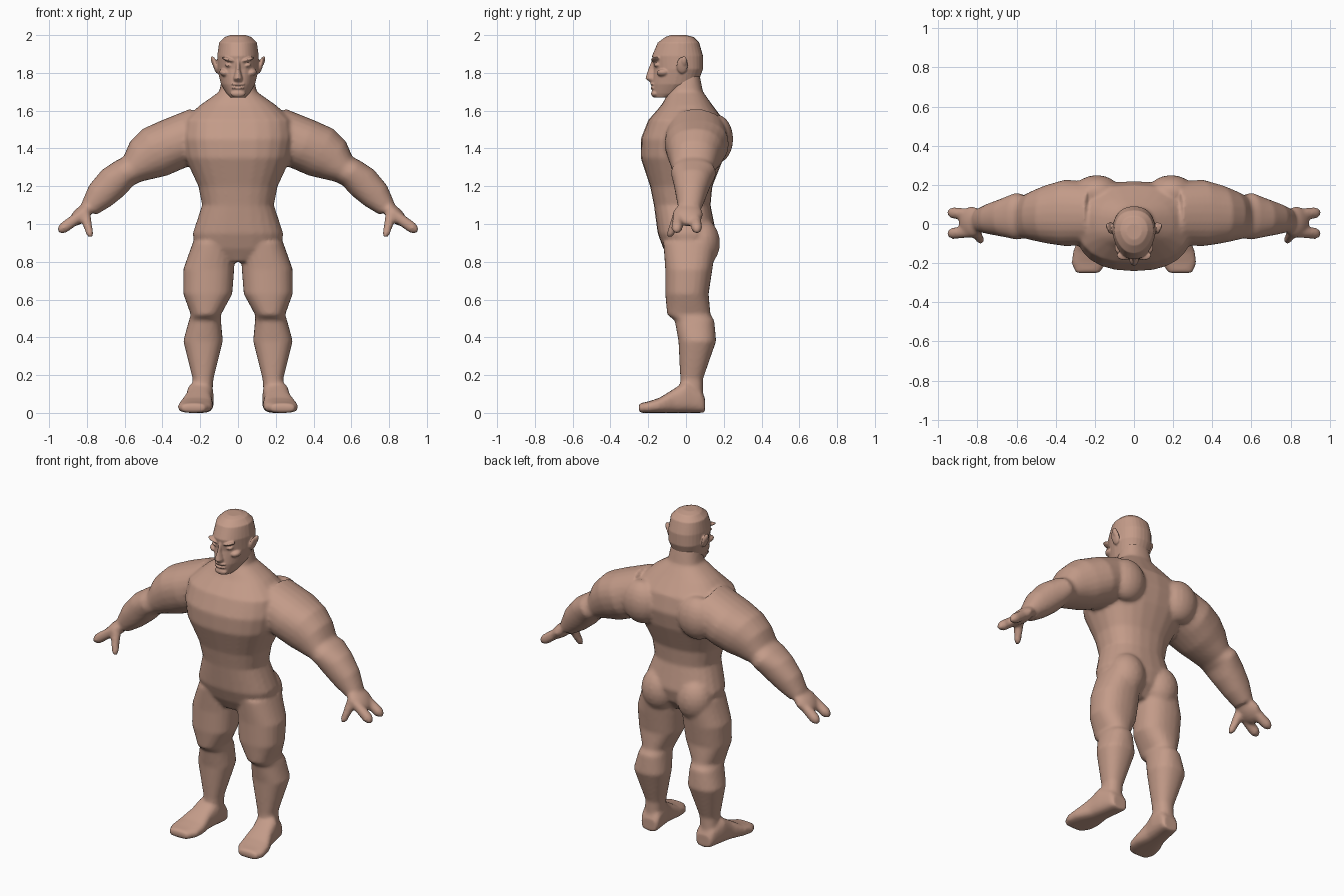
import bpy, bmesh, math
from mathutils import Vector, Matrix

cube = bpy.data.objects.get("Cube")
if cube:
    bpy.data.objects.remove(cube, do_unlink=True)

skin = bpy.data.materials.new("warm skin")
skin.use_nodes = True
skin.diffuse_color = (.55, .33, .25, 1)
skin.node_tree.nodes["Principled BSDF"].inputs["Base Color"].default_value = skin.diffuse_color


def loft(mesh, rings, power=2, taper=0, sides=24):
    """Skin a closed tube through rings given as (centre, u axis, v axis)."""
    loops = []
    for centre, u, v in rings:
        loop = []
        for i in range(sides):
            angle = math.tau * i / sides
            cosine, sine = math.cos(angle), math.sin(angle)
            across = math.copysign(abs(cosine) ** (2 / power), cosine)
            along = math.copysign(abs(sine) ** (2 / power), sine)
            across *= 1 - taper * max(0, -along)
            loop.append(mesh.verts.new(Vector(centre) + Vector(u) * across + Vector(v) * along))
        loops.append(loop)
    for low, high in zip(loops, loops[1:]):
        for i in range(sides):
            j = (i + 1) % sides
            mesh.faces.new((low[i], low[j], high[j], high[i]))
    mesh.faces.new(loops[0])
    mesh.faces.new(loops[-1])


def upright(z, inner, outer, front, back):
    """Horizontal ring between side and depth limits."""
    return (((inner + outer) / 2, (front + back) / 2, z),
            ((outer - inner) / 2, 0, 0), (0, (back - front) / 2, 0))


def arm_rings(side, path):
    """Rings square to a path of (x, z, half height, half depth)."""
    points = [Vector((side * x, depth / 3, z)) for x, z, height, depth in path]
    rings = []
    for i, (x, z, height, depth) in enumerate(path):
        run = points[min(i + 1, len(path) - 1)] - points[max(i - 1, 0)]
        normal = Vector((-run.z, 0, run.x)).normalized()
        rings.append((points[i], normal * height, (0, depth, 0)))
    return rings


def finger(mesh, start, end, root, tip):
    """Round-ended digit between two points."""
    start, end = Vector(start), Vector(end)
    way = (end - start).normalized()
    u = way.cross(Vector((0, 1, 0))).normalized()
    v = way.cross(u)
    loft(mesh, [(start, u * root, v * root), (end - way * tip, u * tip, v * tip),
                (end, u * tip / 2, v * tip / 2)], sides=12)


def blob(mesh, centre, size, tilt=0):
    """Ellipsoid muscle or facial form, tilted about the depth axis."""
    place = Matrix.Translation(centre) @ Matrix.Rotation(tilt, 4, 'Y') @ Matrix.Diagonal((*size, 1))
    bmesh.ops.create_uvsphere(mesh, u_segments=20, v_segments=12, radius=1, matrix=place)


def finish(name, forms, voxel, passes):
    """Fuse the overlapping forms into one smooth skin."""
    bmesh.ops.recalc_face_normals(forms, faces=forms.faces)
    mesh = bpy.data.meshes.new(name)
    forms.to_mesh(mesh)
    forms.free()
    mesh.materials.append(skin)
    mesh.shade_smooth()
    part = bpy.data.objects.new(name, mesh)
    bpy.context.collection.objects.link(part)
    fuse = part.modifiers.new("fuse", 'REMESH')
    fuse.mode = 'VOXEL'
    fuse.voxel_size = voxel
    fuse.use_smooth_shade = True
    soften = part.modifiers.new("soften", 'SMOOTH')
    soften.factor = .5
    soften.iterations = passes


body = bmesh.new()

# Torso: height, half width, front, back
torso = [(.8, .1, -.08, .08), (.87, .23, -.12, .14), (.95, .24, -.15, .16),
         (1.1, .19, -.17, .13), (1.2, .21, -.19, .14), (1.35, .28, -.24, .2),
         (1.45, .3, -.24, .22), (1.55, .29, -.2, .2), (1.63, .2, -.13, .14),
         (1.7, .1, -.09, .09), (1.8, .08, -.07, .07)]
loft(body, [upright(z, -wide, wide, front, back) for z, wide, front, back in torso], power=2.4)

# Arm: distance out, height, half height, half depth
arm = [(.2, 1.48, .14, .16), (.35, 1.42, .14, .17), (.44, 1.38, .14, .15),
       (.5, 1.34, .12, .13), (.56, 1.29, .08, .11), (.6, 1.27, .08, .12),
       (.66, 1.22, .09, .1), (.73, 1.15, .08, .08), (.79, 1.08, .05, .06)]

# Leg: height, inner, outer, front, back
leg = [(.9, .02, .24, -.12, .16), (.76, .02, .29, -.11, .14), (.63, .03, .29, -.11, .12),
       (.52, .09, .25, -.1, .13), (.49, .09, .26, -.06, .15), (.38, .08, .29, -.04, .16),
       (.18, .13, .24, -.03, .09), (.03, .14, .25, -.04, .09)]

# Foot: depth, half width, height
foot = [(.1, .05, .08), (.08, .06, .12), (0, .07, .17), (-.06, .07, .13),
        (-.14, .09, .08), (-.2, .09, .06), (-.25, .06, .05)]

for side in (-1, 1):
    loft(body, arm_rings(side, arm), power=2.2)
    loft(body, [upright(z, side * inner, side * outer, front, back)
                for z, inner, outer, front, back in leg], power=2.3)
    # The foot turns outward towards the toes
    loft(body, [((side * (.2 - y * .15), y, tall / 2), (wide, 0, 0), (0, 0, tall / 2))
                for y, wide, tall in foot], power=2.8)
    # Palm, two broad fingers and a thumb
    blob(body, (side * .83, .01, 1.05), (.08, .08, .04), side * .75)
    for y in (-.05, .06):
        finger(body, (side * .84, y * .8, 1.04), (side * .95, y, .96), .03, .03)
    finger(body, (side * .81, -.04, 1.05), (side * .78, -.09, .93), .03, .02)
    # Shoulder blade and buttock
    blob(body, (side * .19, .16, 1.45), (.12, .09, .13))
    blob(body, (side * .12, .08, .9), (.11, .1, .13))
finish("body", body, .011, 4)

head = bmesh.new()

# Skull and jaw: height, half width, front, back
skull = [(1.67, .04, -.17, -.08), (1.69, .06, -.18, 0), (1.74, .09, -.18, .06),
         (1.82, .11, -.17, .09), (1.89, .11, -.18, .09), (1.96, .1, -.15, .07),
         (1.99, .07, -.11, .04), (2, .04, -.08, 0)]
loft(head, [upright(z, -wide, wide, front, back) for z, wide, front, back in skull],
     power=2.3, taper=.2, sides=32)

# Nose: height, half width, front
nose = [(1.75, .02, -.19), (1.77, .025, -.215), (1.82, .012, -.2), (1.87, .012, -.18)]
loft(head, [upright(z, -wide, wide, front, -.14) for z, wide, front in nose], sides=16)

# Lips and chin
for z in (1.72, 1.74):
    blob(head, (0, -.173, z), (.036, .016, .007))
blob(head, (0, -.165, 1.69), (.04, .02, .02))

for side in (-1, 1):
    # Brow, eye and cheekbone
    blob(head, (side * .05, -.16, 1.87), (.04, .025, .01), -side * .3)
    blob(head, (side * .05, -.15, 1.84), (.02, .02, .01), -side * .2)
    blob(head, (side * .07, -.12, 1.8), (.03, .035, .02), -side * .3)
    # Ear and its flared rim
    blob(head, (side * .12, -.02, 1.84), (.012, .03, .045), side * .25)
    blob(head, (side * .13, -.01, 1.86), (.012, .016, .03), side * .3)
finish("head", head, .005, 2)
